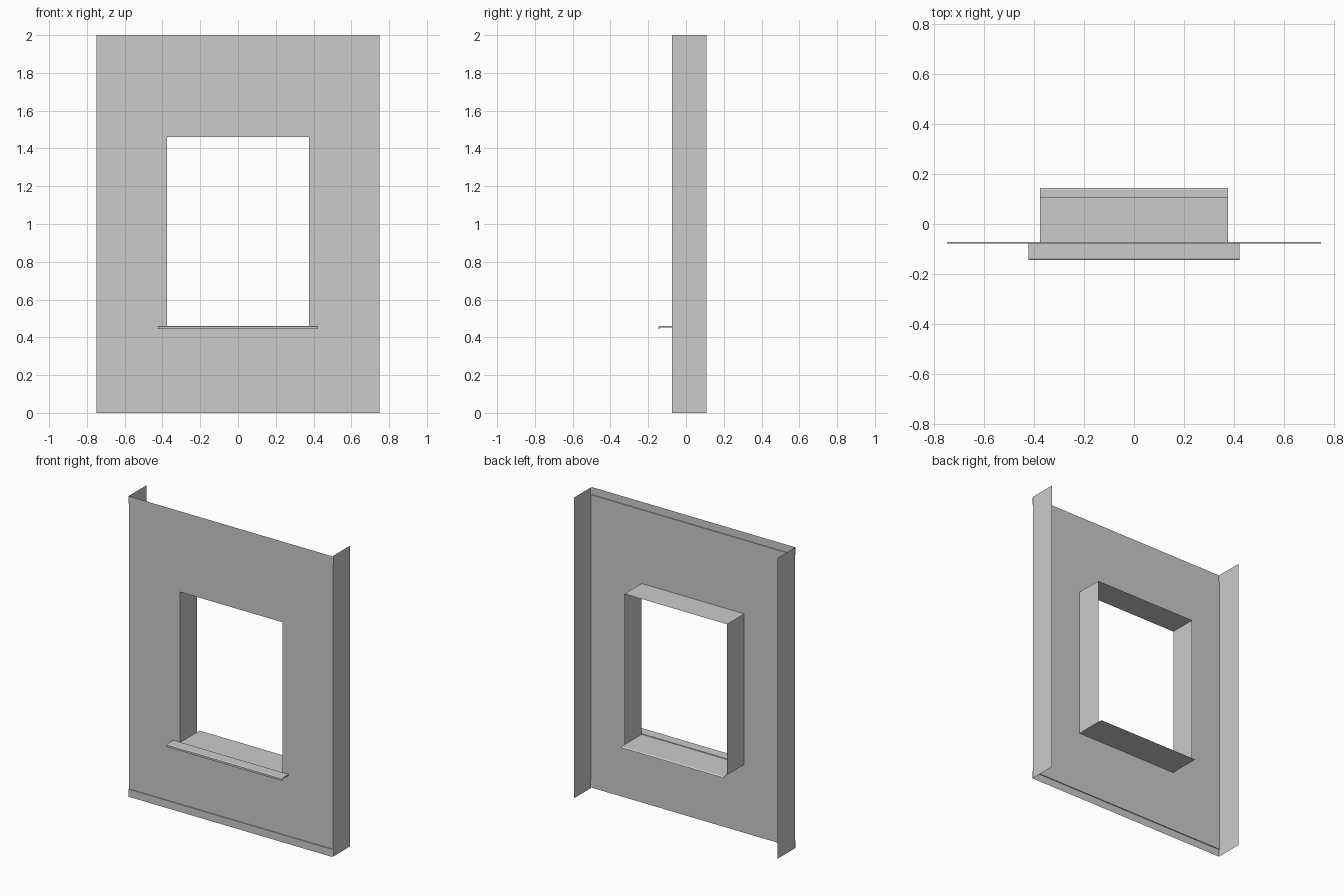
import bpy

if "Cube" in bpy.data.objects:
    bpy.data.objects.remove(bpy.data.objects["Cube"])

Y0, Y1 = -0.073, 0.108      # wall front plane and rear edge of the returns
W, H = 0.75, 2.0
WX, WZ0, WZ1 = 0.377, 0.457, 1.46
LIP = 0.006


def make(name, verts, faces):
    me = bpy.data.meshes.new(name)
    me.from_pydata(verts, [], faces)
    me.update()
    ob = bpy.data.objects.new(name, me)
    bpy.context.collection.objects.link(ob)
    return ob


def sweep_x(name, profile, half, closed=False):
    """Extrude a (y, z) profile across x."""
    n = len(profile)
    verts = [(s * half, y, z) for s in (-1, 1) for y, z in profile]
    faces = [(i, (i + 1) % n, n + (i + 1) % n, n + i)
             for i in range(n if closed else n - 1)]
    if closed:
        faces += [tuple(reversed(range(n))), tuple(range(n, 2 * n))]
    return make(name, verts, faces)


# Wall sheet: 3 x 3 grid with the middle cell left open for the window
xs, zs = (-W, -WX, WX, W), (0.05, WZ0, WZ1, H - 0.05)
make("wall_panel", [(x, Y0, z) for z in zs for x in xs],
     [(4 * j + i, 4 * j + i + 1, 4 * j + i + 5, 4 * j + i + 4)
      for j in range(3) for i in range(3) if (i, j) != (1, 1)])

# Slightly raised bands along the top and bottom edges
sweep_x("top_band", [(Y0 - LIP, H), (Y0 - LIP, H - 0.05), (Y0, H - 0.05)], W)
sweep_x("bottom_band", [(Y0, 0.05), (Y0 - LIP, 0.05), (Y0 - LIP, 0)], W)

# Side returns and window jambs
for side, s in (("left", -1), ("right", 1)):
    for part, x, z0, z1 in (("side_return", W, 0, H), ("jamb", WX, WZ0, WZ1)):
        make(f"{side}_{part}", [(s * x, Y0, z0), (s * x, Y1, z0),
                                (s * x, Y1, z1), (s * x, Y0, z1)], [(0, 1, 2, 3)])

# Window head
sweep_x("window_head", [(Y0, WZ1), (Y1, WZ1)], WX)

# Inner sill sheet with a small drooping rear edge
sweep_x("inner_sill", [(Y0, WZ0), (0.136, WZ0), (0.145, WZ0 - 0.006)], WX)

# Outer sill: folded sheet with a front drip lip
sweep_x("outer_sill", [(Y0, 0.461), (-0.139, 0.461), (-0.145, 0.457), (-0.145, 0.444),
                       (-0.139, 0.444), (-0.139, 0.453), (Y0, 0.453)], 0.424, True)
